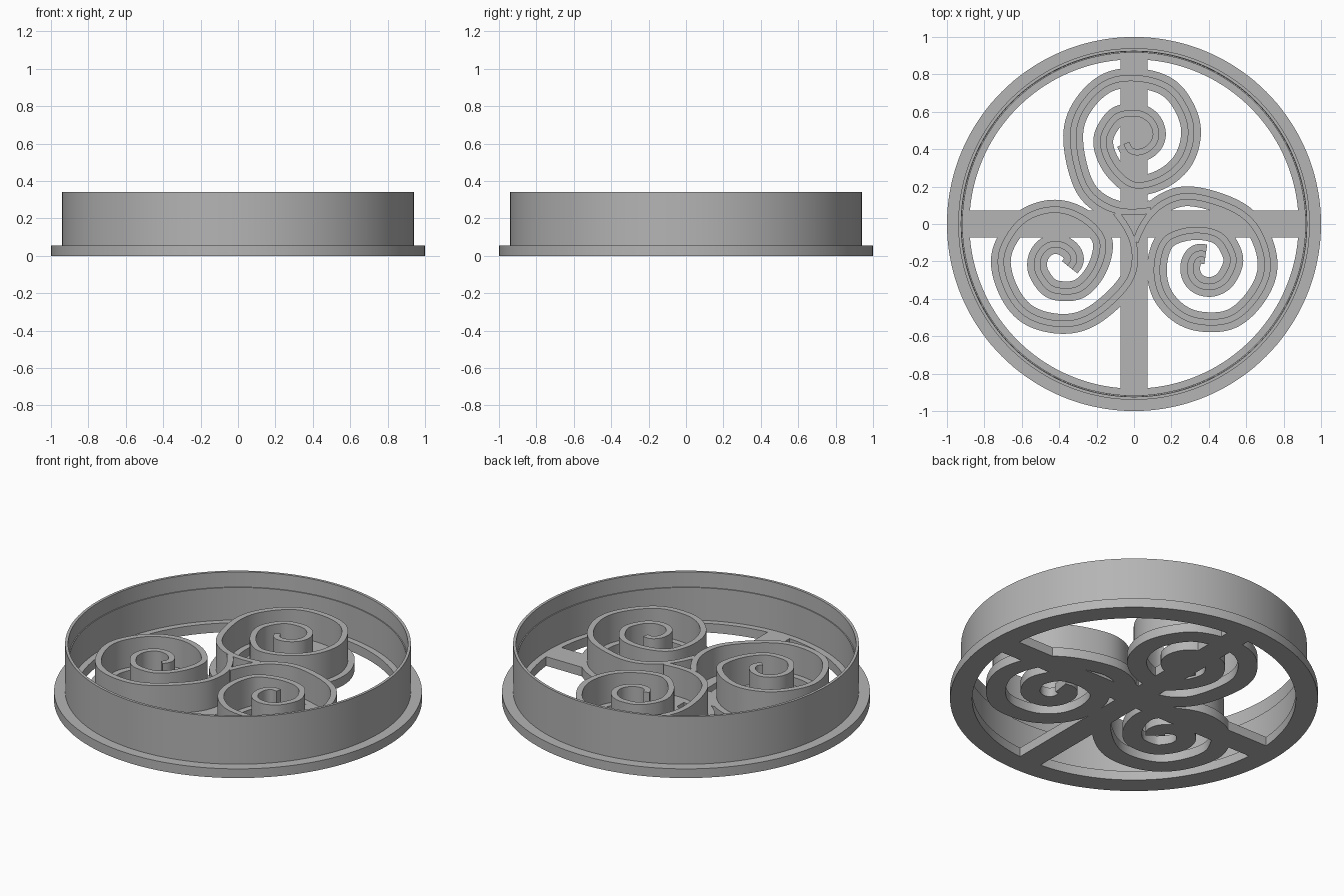
import bpy, bmesh, math
from mathutils import Vector

if "Cube" in bpy.data.objects:
    bpy.data.objects.remove(bpy.data.objects["Cube"], do_unlink=True)

GREY = (0.46, 0.46, 0.46, 1)
grey = bpy.data.materials.new("plain grey")
grey.use_nodes = True
grey.diffuse_color = GREY
grey.node_tree.nodes["Principled BSDF"].inputs["Base Color"].default_value = GREY

BASE_TOP, SPIRAL_TOP, RIM_TOP = 0.055, 0.225, 0.34
CENTRE = Vector((0, 0.013))


def finish(name, bm):
    bmesh.ops.recalc_face_normals(bm, faces=bm.faces)
    mesh = bpy.data.meshes.new(name)
    bm.to_mesh(mesh)
    bm.free()
    mesh.materials.append(grey)
    ob = bpy.data.objects.new(name, mesh)
    bpy.context.collection.objects.link(ob)
    bpy.ops.object.select_all(action='DESELECT')
    ob.select_set(True)
    bpy.context.view_layer.objects.active = ob
    bpy.ops.object.shade_smooth_by_angle(angle=math.radians(30))
    return ob


def lathe(name, profile, steps=144):
    """Closed (radius, height) profile turned about z."""
    bm = bmesh.new()
    rings = []
    for i in range(steps):
        a = math.tau * i / steps
        rings.append([bm.verts.new((r * math.cos(a), r * math.sin(a), z)) for r, z in profile])
    n = len(profile)
    for i in range(steps):
        p, q = rings[i], rings[(i + 1) % steps]
        for j in range(n):
            k = (j + 1) % n
            bm.faces.new((p[j], q[j], q[k], p[k]))
    return finish(name, bm)


def box(name, sx, sy, z0, z1):
    bm = bmesh.new()
    bmesh.ops.create_cube(bm, size=1)
    for v in bm.verts:
        v.co = (v.co.x * sx, v.co.y * sy, z0 if v.co.z < 0 else z1)
    return finish(name, bm)


def smooth_path(pts, sub=8, passes=12):
    """Dense Catmull-Rom path, relaxed slightly."""
    ext = [2 * pts[0] - pts[1]] + pts + [2 * pts[-1] - pts[-2]]
    out = []
    for a, b, c, d in zip(ext, ext[1:], ext[2:], ext[3:]):
        for i in range(sub):
            t = i / sub
            out.append(0.5 * (2 * b + (c - a) * t + (2 * a - 5 * b + 4 * c - d) * t ** 2
                              + (3 * b - a - 3 * c + d) * t ** 3))
    out.append(pts[-1])
    for _ in range(passes):
        out = [out[0]] + [(p + 2 * q + r) / 4 for p, q, r in zip(out, out[1:], out[2:])] + [out[-1]]
    return out


def ribbon(name, path, half, z0, z1):
    """Upright strip along a path; the inside of tight bends is narrowed."""
    bm = bmesh.new()
    rows = []
    last = len(path) - 1
    for i, p in enumerate(path):
        a, b = path[max(i - 1, 0)], path[min(i + 1, last)]
        t = (b - a).normalized()
        side = Vector((-t.y, t.x))
        left = right = half
        if 0 < i < last:
            u, v = p - a, b - p
            turn = math.atan2(u.x * v.y - u.y * v.x, u.dot(v))
            radius = (u.length + v.length) / 2 / max(abs(turn), 1e-6)
            if turn > 0:
                left = min(half, 0.9 * radius)
            else:
                right = min(half, 0.9 * radius)
        l, r = p + side * left, p - side * right
        rows.append([bm.verts.new((q.x, q.y, z)) for q, z in ((l, z0), (r, z0), (r, z1), (l, z1))])
    for p, q in zip(rows, rows[1:]):
        for j in range(4):
            k = (j + 1) % 4
            bm.faces.new((p[j], q[j], q[k], p[k]))
    bm.faces.new(rows[0])
    bm.faces.new(rows[-1])
    return finish(name, bm)


# Outer ring: flat flange and thin upright rim
lathe("base_ring", [(0.88, 0), (1, 0), (1, BASE_TOP), (0.88, BASE_TOP)])
lathe("outer_rim", [(0.916, 0.02), (0.94, 0.02), (0.94, RIM_TOP), (0.924, RIM_TOP),
                    (0.922, 0.25), (0.916, 0.25)])

# Crossing support bars
box("support_bar_across", 1.79, 0.145, 0, BASE_TOP)
box("support_bar_along", 0.145, 1.79, 0, BASE_TOP)

# One spiral arm, from the middle outwards and then winding in (hundredths)
ARM = [(9, 6), (0, 5), (-10, 6), (-20, 11), (-28, 21), (-33, 44), (-29, 60), (-16, 74), (0, 77),
       (17, 73), (26, 63), (31, 49), (27, 33), (16, 23), (3, 19), (-5, 22), (-13, 31), (-17, 43),
       (-13, 52), (-8, 57), (0, 58), (5, 57), (10, 53), (12, 46), (9, 40), (3, 37), (-2, 38), (-4, 42)]
arm = smooth_path([Vector(p) / 100 for p in ARM])

# Three turned copies, each with a wide foot and a thin wall
for k, where in enumerate(("back", "left", "right")):
    a = -math.tau / 3 * k
    c, s = math.cos(a), math.sin(a)
    path = [Vector((p.x * c - p.y * s, p.x * s + p.y * c)) + CENTRE for p in arm]
    ribbon("spiral_foot_" + where, path, 0.053, 0, BASE_TOP)
    ribbon("spiral_wall_" + where, path, 0.017, 0.01, SPIRAL_TOP)
